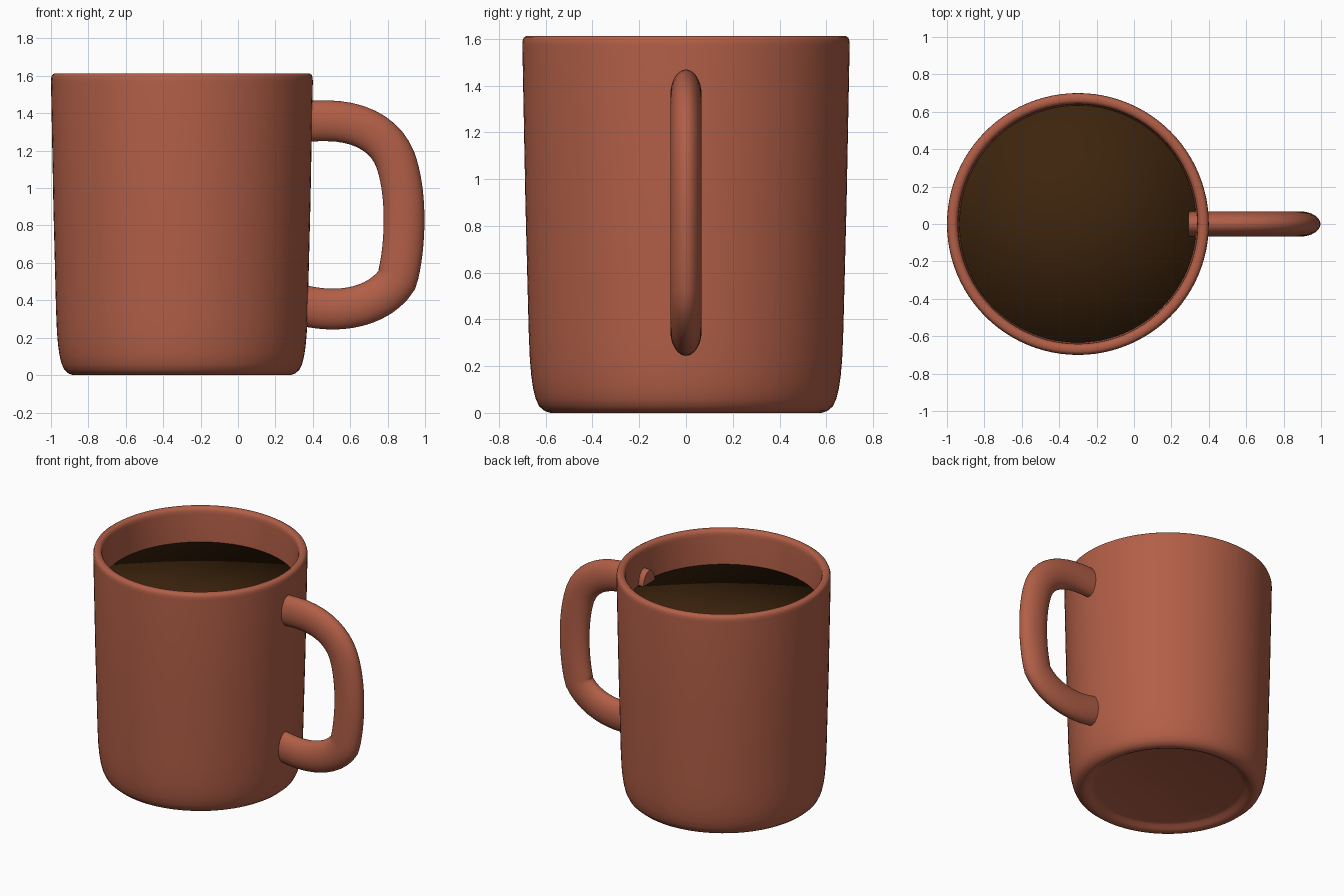
import bpy, bmesh, math
from mathutils import Vector
from mathutils.geometry import interpolate_bezier

if "Cube" in bpy.data.objects:
    bpy.data.objects.remove(bpy.data.objects["Cube"])

CX = -0.3      # mug axis
SEG = 96


def material(name, rgb):
    m = bpy.data.materials.new(name)
    m.diffuse_color = (*rgb, 1)
    m.use_nodes = True
    m.node_tree.nodes["Principled BSDF"].inputs["Base Color"].default_value = m.diffuse_color
    return m


clay = material("terracotta glaze", (0.445, 0.114, 0.063))
brew = material("dark coffee", (0.047, 0.018, 0.004))


def finish(bm, name, mat, angle):
    bmesh.ops.recalc_face_normals(bm, faces=bm.faces)
    me = bpy.data.meshes.new(name)
    bm.to_mesh(me)
    bm.free()
    me.materials.append(mat)
    ob = bpy.data.objects.new(name, me)
    bpy.context.collection.objects.link(ob)
    bpy.ops.object.select_all(action='DESELECT')
    ob.select_set(True)
    bpy.context.view_layer.objects.active = ob
    bpy.ops.object.shade_smooth_by_angle(angle=math.radians(angle))
    return ob


def lathe(name, profile, mat, angle=40):
    """Spin an (r, z) profile around the mug axis; r = 0 ends close on the axis."""
    bm = bmesh.new()
    vs = [bm.verts.new((CX + r, 0, z)) for r, z in profile]
    edges = [bm.edges.new(p) for p in zip(vs, vs[1:])]
    bmesh.ops.spin(bm, geom=vs + edges, cent=(CX, 0, 0), axis=(0, 0, 1),
                   angle=2 * math.pi, steps=SEG, use_merge=True)
    bmesh.ops.remove_doubles(bm, verts=bm.verts, dist=1e-5)
    return finish(bm, name, mat, angle)


# Mug: recessed foot, rounded base, slightly flared wall, rounded lip, inside
lathe("mug_body", [
    (0, 0.035), (0.50, 0.035), (0.52, 0.028), (0.54, 0.012), (0.56, 0.003),
    (0.58, 0), (0.605, 0.008), (0.628, 0.028), (0.643, 0.06), (0.654, 0.105),
    (0.662, 0.16), (0.668, 0.23), (0.673, 0.35), (0.687, 0.9), (0.70, 1.57),
    (0.699, 1.59), (0.694, 1.605), (0.682, 1.613), (0.66, 1.613),
    (0.648, 1.605), (0.642, 1.59), (0.64, 1.57), (0.635, 1.35), (0.625, 0.9),
    (0.61, 0.35), (0.60, 0.22), (0.575, 0.14), (0.53, 0.105), (0, 0.10)], clay)

# Coffee filling the inside
lathe("coffee", [
    (0, 0.105), (0.525, 0.11), (0.57, 0.145), (0.596, 0.22), (0.607, 0.35),
    (0.622, 0.9), (0.634, 1.37), (0, 1.37)], brew, 180)

# Handle: oval section swept along bezier pieces in the xz plane
pieces = [
    ((0.295, 1.355), (0.35, 1.357), (0.42, 1.36), (0.47, 1.36)),
    ((0.47, 1.36), (0.66, 1.36), (0.79, 1.28), (0.84, 1.155)),
    ((0.84, 1.155), (0.875, 1.06), (0.888, 0.94), (0.888, 0.83)),
    ((0.888, 0.83), (0.888, 0.72), (0.875, 0.60), (0.85, 0.51)),
    ((0.85, 0.51), (0.78, 0.40), (0.64, 0.353), (0.51, 0.353)),
    ((0.51, 0.353), (0.43, 0.353), (0.35, 0.37), (0.295, 0.385)),
]
path = []
for a, h1, h2, b in pieces:
    pts = interpolate_bezier(*[Vector((x, 0, z)) for x, z in (a, h1, h2, b)], 10)
    path += pts if not path else pts[1:]

bm = bmesh.new()
rings = []
N = 32
for i, p in enumerate(path):
    t = (path[min(i + 1, len(path) - 1)] - path[max(i - 1, 0)]).normalized()
    side = Vector((-t.z, 0, t.x))
    rings.append([bm.verts.new(p + side * 0.109 * math.cos(k * 2 * math.pi / N)
                  + Vector((0, 0.067 * math.sin(k * 2 * math.pi / N), 0)))
                  for k in range(N)])
for r0, r1 in zip(rings, rings[1:]):
    for k in range(N):
        j = (k + 1) % N
        bm.faces.new((r0[k], r0[j], r1[j], r1[k]))
bm.faces.new(rings[0])
bm.faces.new(rings[-1])
finish(bm, "handle", clay, 40)
